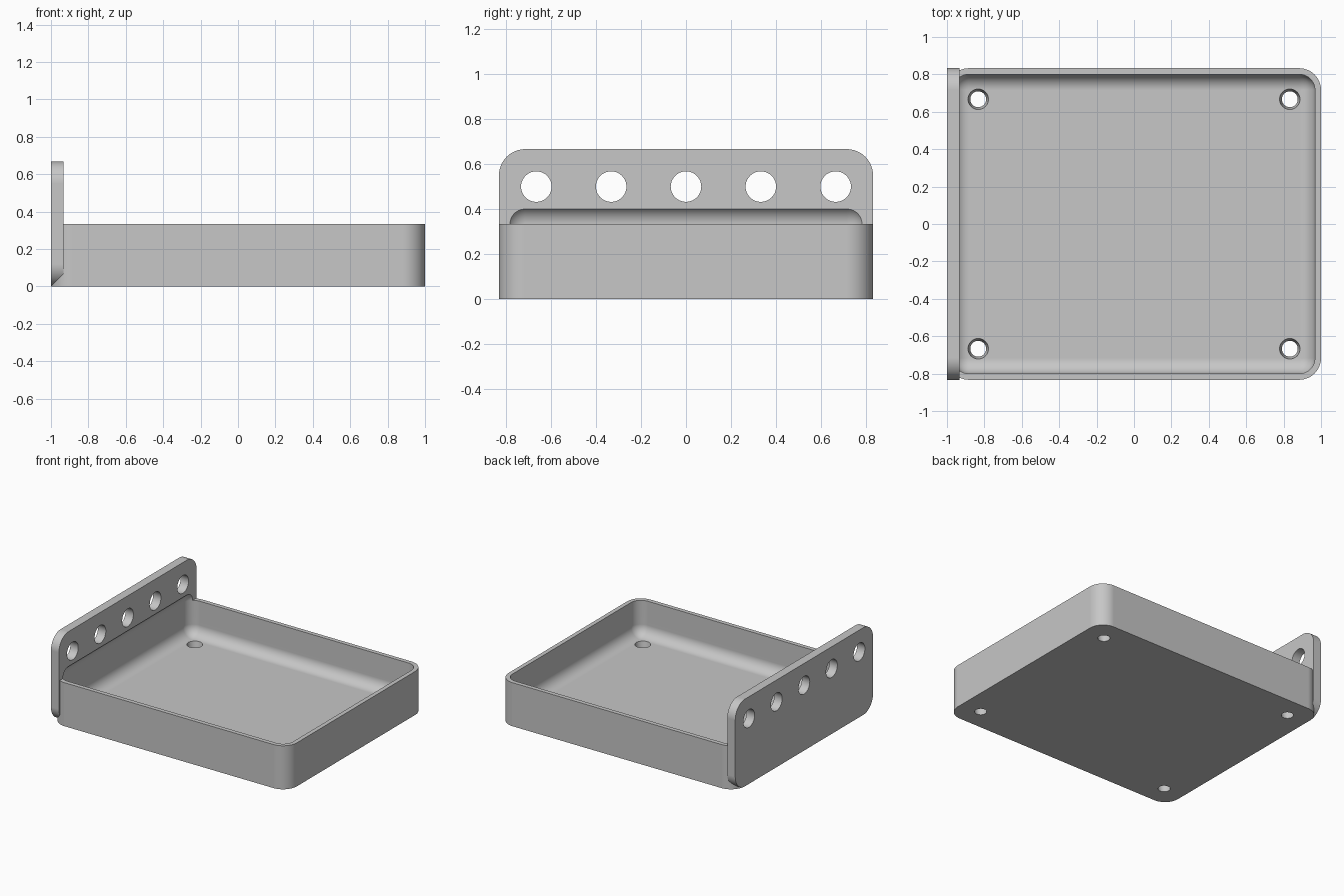
import bpy
import bmesh
from math import pi, cos, sin, radians
from mathutils import Matrix, Vector

old = bpy.data.objects.get("Cube")
if old:
    bpy.data.objects.remove(old, do_unlink=True)

HALF_Y = 0.833      # half width of the tray
WALL = 0.033
RIM = 0.333         # tray height
FLOOR = 0.067
PLATE = 0.067       # back plate thickness
PLATE_TOP = 0.667
OUTER_R = 0.117
INNER_R = 0.083

grey = bpy.data.materials.new("light grey")
grey.use_nodes = True
grey.diffuse_color = (0.57, 0.57, 0.57, 1)
grey.node_tree.nodes["Principled BSDF"].inputs["Base Color"].default_value = grey.diffuse_color


def finish(name, bm):
    bmesh.ops.recalc_face_normals(bm, faces=bm.faces)
    mesh = bpy.data.meshes.new(name)
    bm.to_mesh(mesh)
    bm.free()
    mesh.materials.append(grey)
    ob = bpy.data.objects.new(name, mesh)
    bpy.context.collection.objects.link(ob)
    return ob


def rounded_slab(name, half_u, half_v, radius, depth, place, steps=12):
    """Extrude a rounded rectangle; place maps (u, v, w) to a point."""
    bm = bmesh.new()
    ring = []
    for quarter, (su, sv) in enumerate([(1, 1), (-1, 1), (-1, -1), (1, -1)]):
        for i in range(steps + 1):
            a = (quarter + i / steps) * pi / 2
            ring.append((su * (half_u - radius) + radius * cos(a),
                         sv * (half_v - radius) + radius * sin(a)))
    face = bm.faces.new([bm.verts.new(place(u, v, 0)) for u, v in ring])
    out = bmesh.ops.extrude_face_region(bm, geom=[face])
    shift = Vector(place(0, 0, depth)) - Vector(place(0, 0, 0))
    bmesh.ops.translate(bm, vec=shift,
                        verts=[g for g in out["geom"] if isinstance(g, bmesh.types.BMVert)])
    return finish(name, bm)


def combine(target, other, operation):
    mod = target.modifiers.new(other.name, 'BOOLEAN')
    mod.operation = operation
    mod.solver = 'EXACT'
    mod.object = other
    bpy.context.view_layer.objects.active = target
    bpy.ops.object.modifier_apply(modifier=mod.name)
    bpy.data.objects.remove(other, do_unlink=True)


def cone_cutter(name, r1, r2, depth, matrix):
    bm = bmesh.new()
    bmesh.ops.create_cone(bm, cap_ends=True, segments=40, radius1=r1, radius2=r2,
                          depth=depth, matrix=matrix)
    return finish(name, bm)


# Tray block and upright back plate, joined
tray = rounded_slab("tray_with_back_plate", 1, HALF_Y, OUTER_R, RIM,
                    lambda u, v, w: (u, v, w))
plate = rounded_slab("back_plate", HALF_Y, PLATE_TOP / 2, OUTER_R, PLATE,
                     lambda u, v, w: (-1 + w, u, PLATE_TOP / 2 + v))
combine(tray, plate, 'UNION')

# Hollow with rounded edges, scooping a little into the plate
top = RIM + INNER_R
size = (2 - 2 * WALL, 2 * (HALF_Y - WALL), top - FLOOR)
bm = bmesh.new()
bmesh.ops.create_cube(bm, size=1, matrix=Matrix.Translation((0, 0, (top + FLOOR) / 2))
                      @ Matrix.Diagonal((*size, 1)))
bmesh.ops.bevel(bm, geom=bm.edges[:], offset=INNER_R, segments=12, profile=0.5,
                affect='EDGES')
combine(tray, finish("hollow", bm), 'DIFFERENCE')

# Countersunk screw holes in the floor
for x in (-0.833, 0.833):
    for y in (-0.667, 0.667):
        hole = cone_cutter("screw_hole", 0.036, 0.061, 2 * FLOOR,
                           Matrix.Translation((x, y, FLOOR / 2)))
        combine(tray, hole, 'DIFFERENCE')

# Row of round holes in the plate
for i in range(-2, 3):
    hole = cone_cutter("plate_hole", 0.068, 0.068, 0.3,
                       Matrix.Translation((-1 + PLATE / 2, i / 3, 0.5))
                       @ Matrix.Rotation(pi / 2, 4, 'Y'))
    combine(tray, hole, 'DIFFERENCE')

# Smooth rounded surfaces, flat large faces
for ob in bpy.context.selected_objects:
    ob.select_set(False)
tray.select_set(True)
bpy.context.view_layer.objects.active = tray
bpy.ops.object.shade_smooth_by_angle(angle=radians(30))
normals = tray.modifiers.new("flat_large_faces", 'WEIGHTED_NORMAL')
normals.keep_sharp = True
